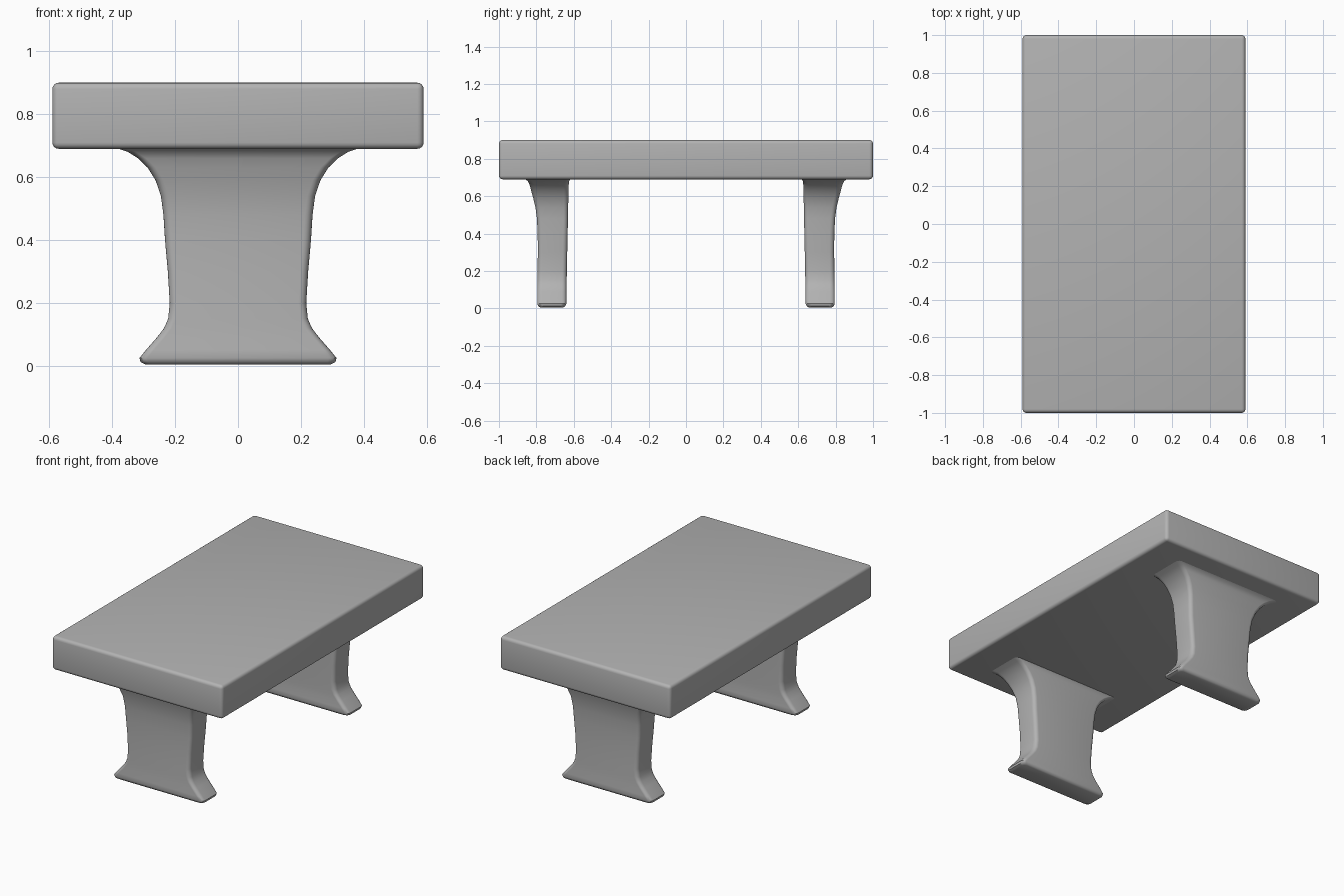
import bpy
import bmesh
import math

cube = bpy.data.objects.get("Cube")
if cube:
    bpy.data.objects.remove(cube, do_unlink=True)

stone = bpy.data.materials.new("grey stone")
stone.use_nodes = True
grey = (0.45, 0.45, 0.45, 1)
stone.diffuse_color = grey
stone.node_tree.nodes["Principled BSDF"].inputs["Base Color"].default_value = grey


def finish(name, bm):
    """Turn a bmesh into a smooth-shaded object."""
    bmesh.ops.recalc_face_normals(bm, faces=bm.faces)
    mesh = bpy.data.meshes.new(name)
    bm.to_mesh(mesh)
    bm.free()
    mesh.materials.append(stone)
    obj = bpy.data.objects.new(name, mesh)
    bpy.context.collection.objects.link(obj)
    bpy.ops.object.select_all(action='DESELECT')
    bpy.context.view_layer.objects.active = obj
    obj.select_set(True)
    bpy.ops.object.shade_smooth_by_angle(angle=math.radians(50))
    return obj


def rounded_section(half_width, inner, outer, radius, steps=5):
    """Corner-rounded rectangle in the horizontal plane."""
    points = []
    corners = [(1, outer), (-1, outer), (-1, inner), (1, inner)]
    for i, (side, y) in enumerate(corners):
        cx = side * (half_width - radius)
        cy = y - radius if y == outer else y + radius
        for s in range(steps + 1):
            a = math.pi / 2 * (i + s / steps)
            points.append((cx + radius * math.cos(a), cy + radius * math.sin(a)))
    return points


# Leg outline: height, half width, inner depth, outer depth
LEG = [
    (0.005, 0.295, 0.655, 0.78), (0.012, 0.31, 0.645, 0.79),
    (0.025, 0.313, 0.64, 0.795), (0.05, 0.293, 0.64, 0.795),
    (0.09, 0.258, 0.64, 0.795), (0.12, 0.235, 0.639, 0.795),
    (0.15, 0.222, 0.638, 0.795), (0.2, 0.217, 0.637, 0.794),
    (0.3, 0.223, 0.635, 0.792), (0.4, 0.232, 0.633, 0.793),
    (0.48, 0.237, 0.631, 0.797), (0.54, 0.245, 0.63, 0.805),
    (0.59, 0.262, 0.629, 0.817), (0.63, 0.287, 0.628, 0.828),
    (0.66, 0.318, 0.627, 0.836), (0.68, 0.35, 0.625, 0.845),
    (0.69, 0.38, 0.62, 0.86), (0.7, 0.4, 0.615, 0.875),
]


def make_leg(name, direction):
    bm = bmesh.new()
    rings = []
    for z, half_width, inner, outer in LEG:
        section = rounded_section(half_width, inner, outer, 0.025)
        rings.append([bm.verts.new((x, direction * y, z)) for x, y in section])
    for low, high in zip(rings, rings[1:]):
        for i in range(len(low)):
            j = (i + 1) % len(low)
            bm.faces.new((low[i], low[j], high[j], high[i]))
    bm.faces.new(rings[0])
    bm.faces.new(rings[-1])
    return finish(name, bm)


make_leg("front_leg", -1)
make_leg("back_leg", 1)

# Thick slab with softened edges
bm = bmesh.new()
bmesh.ops.create_cube(bm, size=1)
for v in bm.verts:
    v.co.x *= 1.18
    v.co.y *= 2.0
    v.co.z = 0.795 + v.co.z * 0.21
bmesh.ops.bevel(bm, geom=bm.edges[:], offset=0.02, segments=4, profile=0.5, affect='EDGES')
finish("table_top", bm)
